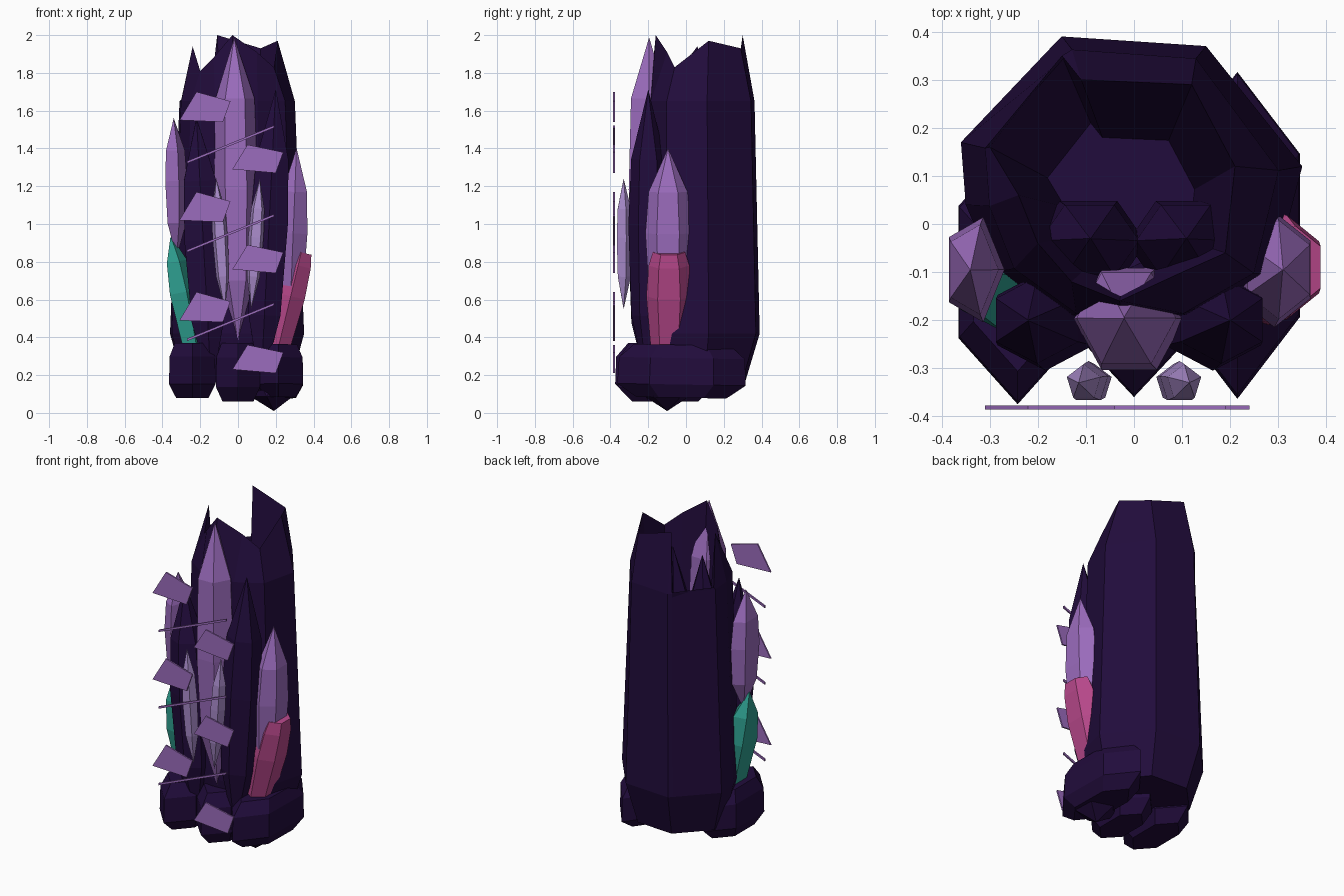
import bpy, bmesh, math
from mathutils import Vector

if "Cube" in bpy.data.objects:
    bpy.data.objects.remove(bpy.data.objects["Cube"], do_unlink=True)


def material(name, rgb):
    m = bpy.data.materials.new(name)
    m.use_nodes = True
    m.diffuse_color = (*rgb, 1)
    m.node_tree.nodes["Principled BSDF"].inputs["Base Color"].default_value = (*rgb, 1)
    return m


DARK = material("dark violet stone", (0.0155, 0.0036, 0.045))
PURPLE = material("purple crystal", (0.33, 0.15, 0.51))
PALE = material("pale lilac crystal", (0.40, 0.26, 0.60))
TEAL = material("teal crystal", (0.028, 0.35, 0.28))
PINK = material("pink crystal", (0.48, 0.065, 0.26))


def finish(name, bm, mat):
    bmesh.ops.recalc_face_normals(bm, faces=bm.faces)
    mesh = bpy.data.meshes.new(name)
    bm.to_mesh(mesh)
    bm.free()
    mesh.materials.append(mat)
    ob = bpy.data.objects.new(name, mesh)
    bpy.context.collection.objects.link(ob)
    return ob


def loft(name, rings, mat):
    """Skin closed rings of equal length and cap both ends."""
    bm = bmesh.new()
    loops = [[bm.verts.new(p) for p in ring] for ring in rings]
    n = len(loops[0])
    for lo, hi in zip(loops, loops[1:]):
        for i in range(n):
            j = (i + 1) % n
            bm.faces.new((lo[i], lo[j], hi[j], hi[i]))
    bm.faces.new(loops[0][::-1])
    bm.faces.new(loops[-1])
    bmesh.ops.remove_doubles(bm, verts=bm.verts, dist=0.0015)
    return finish(name, bm, mat)


POINTED = [(0, 0.01), (0.25, 0.85), (0.55, 1), (0.77, 0.86), (1, 0.01)]
BLUNT = [(0, 0.75), (0.6, 1), (0.88, 0.9), (1, 0.72)]
ROCK = [(0, 0.7), (0.25, 1), (0.75, 0.98), (1, 0.75)]
HALF_STEP = math.pi / 6
QUARTER = math.pi / 2


def crystal(name, foot, tip, rx, ry, mat, profile=POINTED, sides=6, turn=0.0):
    """Faceted spike whose rings stand square to its axis."""
    foot, tip = Vector(foot), Vector(tip)
    tilt = Vector((0, 0, 1)).rotation_difference(tip - foot)
    angles = [turn + math.tau * i / sides for i in range(sides)]
    rings = []
    for t, r in profile:
        c = foot.lerp(tip, t)
        rings.append([c + tilt @ Vector((rx * r * math.cos(a), ry * r * math.sin(a), 0))
                      for a in angles])
    return loft(name, rings, mat)


# Hollow main column: outline, then the jagged rim above each corner
outline = [(-.15, .39), (.15, .37), (.35, .12), (.29, -.11), (.12, -.2), (-.03, -.21),
           (-.14, -.2), (-.29, -.1), (-.35, .04), (-.36, .17), (-.17, .37)]
rim = [(-.11, .3, 2), (.12, .29, 1.93), (.21, .12, 1.97), (.19, -.06, 1.83),
       (.1, -.1, 1.91), (-.03, -.16, 2), (-.13, -.12, 1.88), (-.2, -.04, 1.81),
       (-.24, .06, 1.94), (-.3, .16, 1.66), (-.15, .35, 1.66)]


def scaled(sx, sy, z):
    return [(x * sx, y * sy, z) for x, y in outline]


inner = [(x * .6, y * .6, .9) for x, y, z in rim]
loft("main_column", [scaled(.8, .8, .16), scaled(1, 1, .42), scaled(.86, .93, 1.65),
                     rim, inner], DARK)

# Dark crystals in front of the column and inside its crown
crystal("dark_crystal_front_left", (.12, -.2, .12), (.2, -.2, 1.71), .115, .105, DARK,
        turn=HALF_STEP)
crystal("dark_crystal_front_right", (-.14, -.2, .12), (-.22, -.2, 1.56), .115, .105, DARK,
        turn=HALF_STEP)
crystal("dark_crystal_inner_left", (.1, -.05, .3), (.11, -.03, 1.73), .12, .1, DARK)
crystal("dark_crystal_inner_right", (-.1, -.05, .3), (-.09, -.03, 1.73), .12, .1, DARK)

# Bright crystals
crystal("center_crystal", (0, -.2, .38), (-.02, -.195, 1.985), .115, .122, PURPLE,
        [(0, .01), (.2, .8), (.5, 1), (.8, .9), (1, .01)])
crystal("left_crystal", (.27, -.095, .4), (.31, -.095, 1.4), .087, .12, PURPLE,
        turn=HALF_STEP)
crystal("right_crystal", (-.325, -.095, .82), (-.34, -.095, 1.56), .064, .115, PURPLE, sides=5)
for side, name in ((1, "left_small_crystal"), (-1, "right_small_crystal")):
    crystal(name, (side * .07, -.33, .55), (side * .115, -.33, 1.24), .043, .045, PALE,
            sides=5, turn=QUARTER)
crystal("pink_crystal", (.195, -.09, .27), (.335, -.09, .85), .088, .12, PINK, BLUNT,
        turn=HALF_STEP)
crystal("teal_crystal", (-.225, -.105, .28), (-.355, -.105, .93), .08, .125, TEAL,
        [(0, .75), (.55, 1), (.8, .75), (1, .05)], sides=5)

# Base rocks: long faceted lumps with pointed ends
crystal("left_rock", (.215, -.025, .08), (.215, -.02, .36), .15, .34, DARK, ROCK, turn=QUARTER)
crystal("right_rock", (-.242, -.1, .08), (-.242, -.1, .37), .142, .275, DARK, ROCK, turn=QUARTER)
crystal("center_rock", (0, -.11, .06), (0, -.11, .37), .135, .25, DARK, ROCK, turn=QUARTER)

bm = bmesh.new()
bmesh.ops.create_icosphere(bm, subdivisions=1, radius=.14)
low = finish("low_rock", bm, DARK)
low.location = (.19, -.1, .15)


# Thin floating shards in front
def plate(name, corners, dz):
    loft(name, [[(x, y, z + dz) for x, z in corners] for y in (-.386, -.377)], PURPLE)


right_shard = [(-.31, 1.55), (-.22, 1.70), (-.04, 1.65), (-.08, 1.54)]
left_shard = [(-.03, 1.29), (.05, 1.42), (.24, 1.38), (.2, 1.27)]
sliver = [(-.27, 1.32), (-.27, 1.333), (.19, 1.522), (.19, 1.509)]
for i in range(3):
    plate(f"right_shard_{i + 1}", right_shard, -.53 * i)
    plate(f"left_shard_{i + 1}", left_shard, -.53 * i)
    plate(f"sliver_{i + 1}", sliver, -.47 * i)
